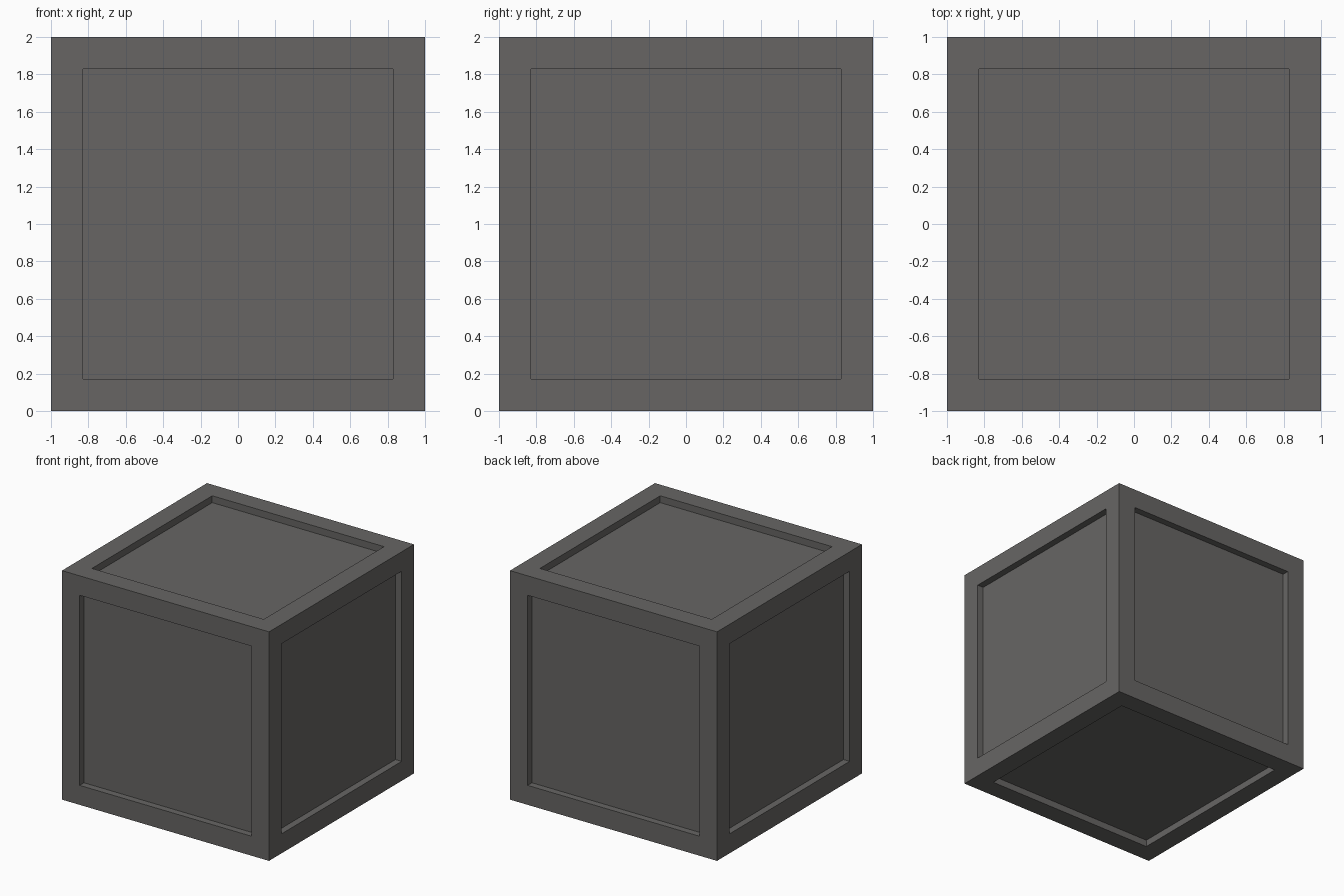
import bpy, bmesh
from mathutils import Matrix

if "Cube" in bpy.data.objects:
    bpy.data.objects.remove(bpy.data.objects["Cube"])

BORDER, DEPTH = 0.17, 0.06

# single dark grey material
grey = bpy.data.materials.new("dark grey")
grey.diffuse_color = (0.135, 0.131, 0.127, 1.0)
grey.use_nodes = True
grey.node_tree.nodes["Principled BSDF"].inputs["Base Color"].default_value = grey.diffuse_color

# cube standing on the ground
bm = bmesh.new()
bmesh.ops.create_cube(bm, size=2.0, matrix=Matrix.Translation((0, 0, 1)))
panels = list(bm.faces)

# frame border on every side, then push each panel straight in
bmesh.ops.inset_individual(bm, faces=panels, thickness=BORDER, use_even_offset=True)
bm.normal_update()
bmesh.ops.inset_individual(bm, faces=panels, thickness=0.0, depth=-DEPTH)
bm.normal_update()

mesh = bpy.data.meshes.new("panelled_crate")
bm.to_mesh(mesh)
bm.free()
mesh.materials.append(grey)
crate = bpy.data.objects.new("panelled_crate", mesh)
bpy.context.collection.objects.link(crate)
